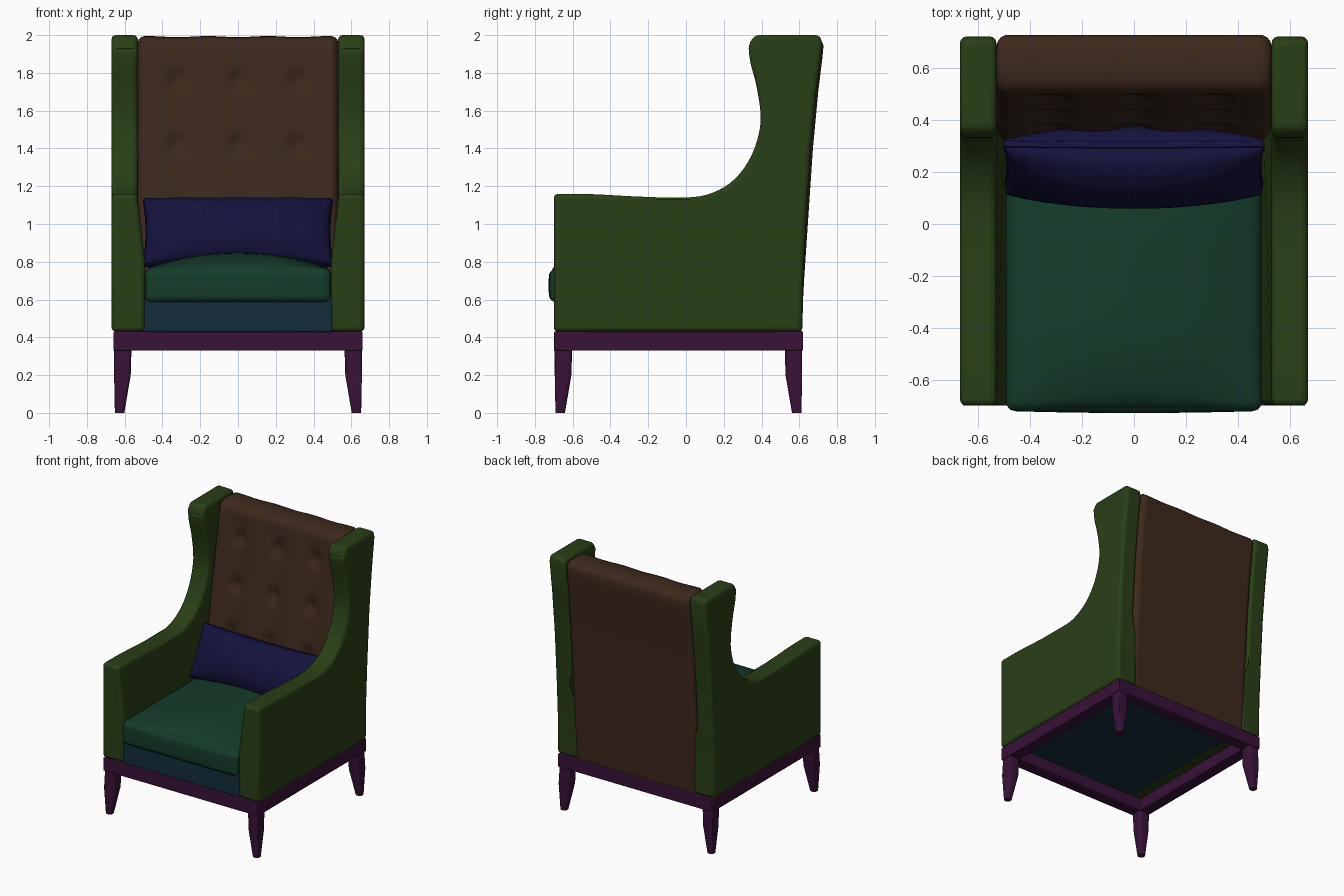
import bpy, bmesh, math
from mathutils import Vector, Matrix

if "Cube" in bpy.data.objects:
    bpy.data.objects.remove(bpy.data.objects["Cube"])


def mat(name, col):
    m = bpy.data.materials.new(name)
    m.diffuse_color = (*col, 1)
    m.use_nodes = True
    m.node_tree.nodes["Principled BSDF"].inputs["Base Color"].default_value = m.diffuse_color
    return m


GREEN = mat("green", (0.022, 0.05, 0.008))
BROWN = mat("brown", (0.047, 0.022, 0.012))
PURPLE = mat("purple", (0.04, 0.006, 0.04))
NAVY = mat("navy", (0.007, 0.006, 0.045))
TEAL = mat("teal", (0.007, 0.045, 0.023))
BLUE = mat("blue", (0.007, 0.026, 0.042))


def finish(bm, name, material, bevel=0, segments=3, angle=40):
    bmesh.ops.recalc_face_normals(bm, faces=bm.faces)
    me = bpy.data.meshes.new(name)
    bm.to_mesh(me)
    bm.free()
    ob = bpy.data.objects.new(name, me)
    bpy.context.collection.objects.link(ob)
    me.materials.append(material)
    bpy.context.view_layer.objects.active = ob
    ob.select_set(True)
    if bevel:
        b = ob.modifiers.new("bevel", 'BEVEL')
        b.width, b.segments, b.use_clamp_overlap = bevel, segments, False
        b.limit_method, b.angle_limit = 'ANGLE', math.radians(30)
    bpy.ops.object.shade_smooth_by_angle(angle=math.radians(angle))
    ob.select_set(False)
    return ob


def spline(pts, n=4):
    """Catmull-Rom curve through the given 2D points."""
    p = [Vector(q) for q in pts]
    p = [2 * p[0] - p[1]] + p + [2 * p[-1] - p[-2]]
    out = []
    for a, b, c, d in zip(p, p[1:], p[2:], p[3:]):
        for i in range(n):
            t = i / n
            out.append(0.5 * (2 * b + (c - a) * t + (2 * a - 5 * b + 4 * c - d) * t * t
                              + (3 * b - a - 3 * c + d) * t ** 3))
    return out + [p[-2]]


def soft_box(half, r, cuts=23):
    """Dense rounded box, with u,v,w in -1..1 kept for later shaping."""
    bm = bmesh.new()
    bmesh.ops.create_cube(bm, size=2)
    bmesh.ops.subdivide_edges(bm, edges=bm.edges[:], cuts=cuts, use_grid_fill=True)
    uvw = {}
    for v in bm.verts:
        s = Vector([math.sin(c * math.pi / 2) for c in v.co])
        uvw[v] = s
        p = Vector([a * h for a, h in zip(s, half)])
        q = Vector([max(-(h - r), min(h - r, a)) for a, h in zip(p, half)])
        v.co = q + (p - q).normalized() * r
    return bm, uvw


# Arm and wing side panels: one profile with a slightly tapered inner face
rear = [(0.71, 2.0), (0.722, 1.95), (0.69, 1.7), (0.66, 1.4), (0.635, 1.0), (0.62, 0.7), (0.617, 0.43)]
front = [(-0.70, 1.16), (-0.5, 1.158), (-0.25, 1.145), (0.0, 1.14), (0.14, 1.165), (0.26, 1.24),
         (0.35, 1.37), (0.395, 1.54), (0.375, 1.72), (0.34, 1.86), (0.33, 1.95)]
outline = [Vector((-0.70, 0.43))] + spline(front) + [Vector((0.365, 2.0))] + [Vector(q) for q in rear]
for side, label in ((1, "right"), (-1, "left")):
    bm = bmesh.new()
    f = bm.faces.new([bm.verts.new((0.67, p.x, p.y)) for p in outline])
    ext = bmesh.ops.extrude_face_region(bm, geom=[f])
    new = [g for g in ext["geom"] if isinstance(g, bmesh.types.BMVert)]
    for v in new:
        v.co.x = 0.53
    if not any(f.is_valid and all(abs(v.co.x - 0.67) < 1e-5 for v in f.verts) for f in bm.faces):
        bm.faces.new([v for v in bm.verts if v.co.x > 0.6])
    for z in (0.8, 1.13):
        bmesh.ops.bisect_plane(bm, geom=bm.verts[:] + bm.edges[:] + bm.faces[:],
                               plane_co=(0, 0, z), plane_no=(0, 0, 1))
    for v in bm.verts:
        if v.co.x < 0.6 and v.co.z < 0.82:
            v.co.x = 0.492
        v.co.x *= side
    finish(bm, label + "_arm_and_wing", GREEN, bevel=0.024)

# Tufted backrest: closed side profile swept across the width
N = 48
prof = [(0.25 + 0.25 * ((0.45 + 1.48 * i / N) - 0.45) / 1.48, 0.45 + 1.48 * i / N, 1) for i in range(N + 1)]
prof += [(0.51, 1.96, 0), (0.53, 1.982, 0), (0.56, 1.992, 0), (0.63, 1.995, 0), (0.69, 1.99, 0),
         (0.715, 1.975, 0), (0.728, 1.945, 0), (0.722, 1.88, 0), (0.70, 1.7, 0), (0.672, 1.4, 0),
         (0.645, 1.0, 0), (0.625, 0.7, 0), (0.612, 0.45, 0), (0.61, 0.43, 0), (0.26, 0.43, 0)]
tufts = [(x, z) for x in (-0.32, 0, 0.32) for z in (1.76, 1.42, 1.08)]
cols = [(-0.53, .045), (-0.525, .025), (-0.513, .009), (-0.495, 0)]
cols += [(-0.48 + 0.96 * i / 48, 0) for i in range(49)] + [(-x, s) for x, s in reversed(cols)]
bm = bmesh.new()
rings = []
for x, inset in cols:
    ring = []
    for y, z, is_front in prof:
        mid = 0.40 + 0.2 * (z - 0.45) / 1.5
        wave = 0.5 + 0.5 * math.cos(x * 2 * math.pi / 0.32)
        if is_front:
            d = sum(0.035 * math.exp(-((x - a) ** 2 + (z - b) ** 2) / 0.0022) for a, b in tufts)
            y += d + 0.012 * wave * min(1, (1.95 - z) / 0.1)
        y += max(-inset, min(inset, mid - y))
        if z > 1.9:
            z -= (inset * 0.7 + 0.006 * wave) * (z - 1.9) / 0.1
        ring.append(bm.verts.new((x, y, z)))
    rings.append(ring)
for a, b in zip(rings, rings[1:]):
    for i in range(len(a)):
        j = (i + 1) % len(a)
        bm.faces.new((a[i], a[j], b[j], b[i]))
bm.faces.new(rings[0])
bm.faces.new(rings[-1])
finish(bm, "tufted_backrest", BROWN, angle=50)

# Crowned seat cushion
bm, uvw = soft_box((0.492, 0.52, 0.09), 0.035)
for v, s in uvw.items():
    v.co += Vector((0, -0.2, 0.675))
    if s.z > -0.99:
        v.co.z += 0.085 * (s.z + 1) / 2 * (1 - s.x ** 2) * (1 - s.y ** 4)
    v.co.y -= 0.008 * (1 - s.x ** 2) * (s.y < 0) * (1 - s.z ** 2)
finish(bm, "seat_cushion", TEAL)

# Lumbar pillow leaning on the backrest
bm, uvw = soft_box((0.5, 0.1, 0.2), 0.02)
for v, s in uvw.items():
    w = math.sqrt(max(0, (1 - s.x ** 2) * (1 - s.z ** 2)))
    v.co.y *= 0.15 + 1.35 * w
    v.co.z *= 0.95 + 0.05 * s.x ** 2
    v.co.x *= 0.98 + 0.03 * s.z ** 2
bm.transform(Matrix.Translation((0, 0.22, 0.955)) @ Matrix.Rotation(-math.radians(27), 4, 'X'))
finish(bm, "lumbar_pillow", NAVY, angle=60)

# Upholstered seat base
bm = bmesh.new()
bmesh.ops.create_cube(bm, size=1, matrix=Matrix.Translation((0, -0.12, 0.512)) @ Matrix.Diagonal((1.0, 1.14, 0.17, 1)))
finish(bm, "seat_base", BLUE, bevel=0.008, segments=2)

# Open rectangular frame
bm = bmesh.new()
outer = [(-0.66, -0.7), (0.66, -0.7), (0.66, 0.62), (-0.66, 0.62)]
inner = [(-0.57, -0.61), (0.57, -0.61), (0.57, 0.53), (-0.57, 0.53)]
loops = [[bm.verts.new((x, y, z)) for x, y in pts]
         for pts, z in ((outer, 0.33), (outer, 0.43), (inner, 0.43), (inner, 0.33))]
for a, b in zip(loops, loops[1:] + loops[:1]):
    for i in range(4):
        j = (i + 1) % 4
        bm.faces.new((a[i], a[j], b[j], b[i]))
finish(bm, "base_frame", PURPLE, bevel=0.005, segments=2)

# Tapered legs, straight at the top and narrowing on the inner sides
for name, sy, y_out in (("front", -1, 0.695), ("back", 1, 0.615)):
    for label, sx in (("right", 1), ("left", -1)):
        bm = bmesh.new()
        rows = []
        for z, w, o in ((0.0, 0.05, 0.004), (0.2, 0.088, 0.0), (0.335, 0.092, 0.0)):
            x1, y1 = 0.656 - o, y_out - o
            rows.append([bm.verts.new((sx * x, sy * y, z)) for x, y in
                         ((x1 - w, y1 - w), (x1, y1 - w), (x1, y1), (x1 - w, y1))])
        vertical = []
        for a, b in zip(rows, rows[1:]):
            for i in range(4):
                j = (i + 1) % 4
                bm.faces.new((a[i], a[j], b[j], b[i]))
                vertical.append(bm.edges.get((a[i], b[i])))
        bm.faces.new(rows[0])
        bm.faces.new(rows[-1])
        bmesh.ops.bevel(bm, geom=vertical, offset=0.018, segments=3, profile=0.5, affect='EDGES')
        finish(bm, f"{name}_{label}_leg", PURPLE)
